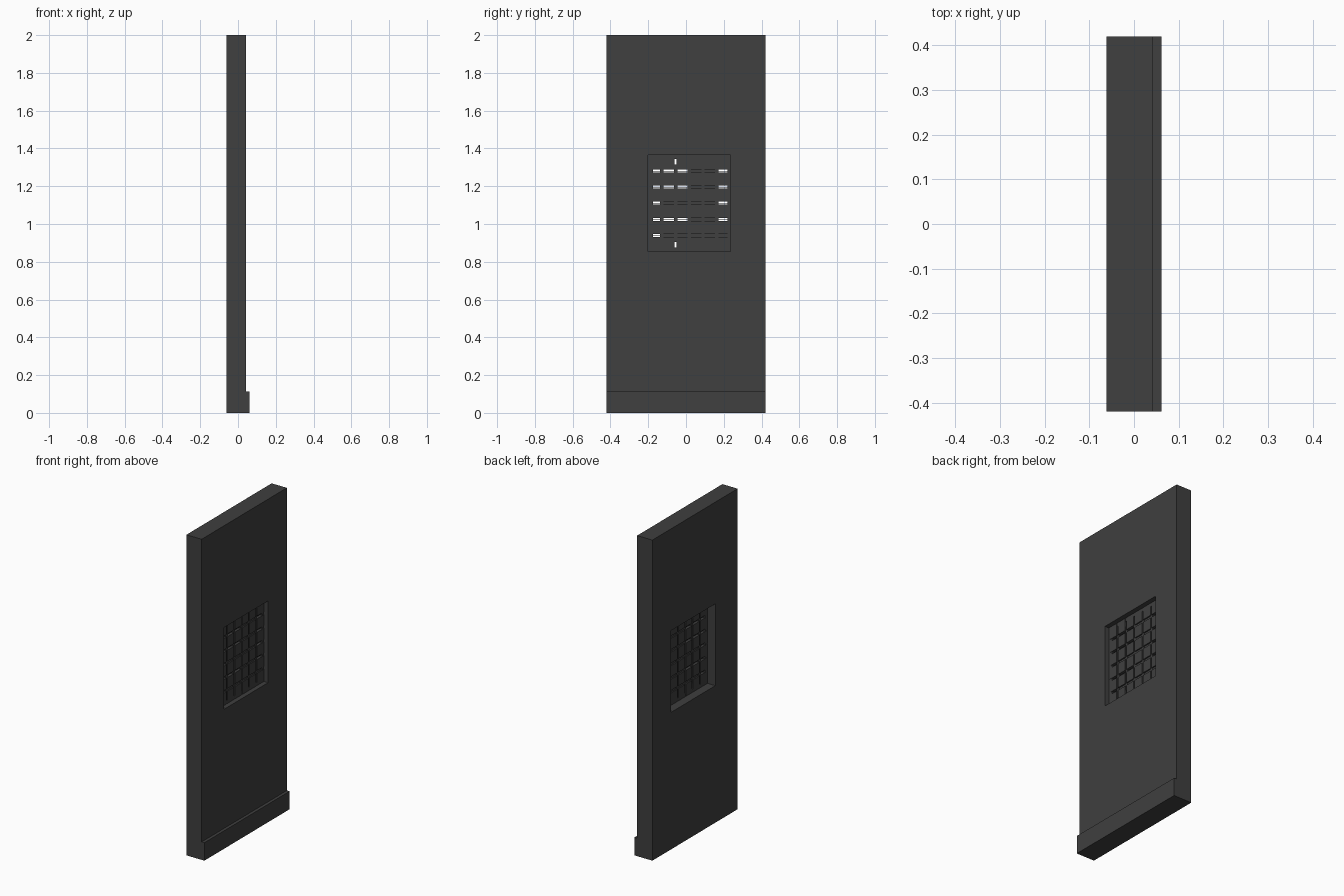
import bpy
import bmesh

cube = bpy.data.objects.get("Cube")
if cube:
    bpy.data.objects.remove(cube, do_unlink=True)

metal = bpy.data.materials.new("dark_grey_metal")
metal.use_nodes = True
colour = (0.05, 0.05, 0.05, 1)
metal.diffuse_color = colour
metal.node_tree.nodes["Principled BSDF"].inputs["Base Color"].default_value = colour


def finish(name, bm):
    bmesh.ops.recalc_face_normals(bm, faces=bm.faces[:])
    mesh = bpy.data.meshes.new(name)
    bm.to_mesh(mesh)
    bm.free()
    mesh.materials.append(metal)
    obj = bpy.data.objects.new(name, mesh)
    bpy.context.collection.objects.link(obj)


def add_box(bm, xs, ys, zs):
    verts = bmesh.ops.create_cube(bm, size=1)["verts"]
    for v in verts:
        v.co = [r[0] if c < 0 else r[1] for c, r in zip(v.co, (xs, ys, zs))]


def box(name, xs, ys, zs):
    bm = bmesh.new()
    add_box(bm, xs, ys, zs)
    finish(name, bm)


def corners(ys, zs):
    return [(ys[0], zs[0]), (ys[1], zs[0]), (ys[1], zs[1]), (ys[0], zs[1])]


BACK, FRONT = -0.062, 0.043
WIN_Y, WIN_Z = (-0.2, 0.235), (0.855, 1.365)

# Door slab with a through window opening
bm = bmesh.new()
rings = []
for loop in (corners((-0.42, 0.42), (0, 2)), corners(WIN_Y, WIN_Z)):
    for x in (BACK, FRONT):
        rings.append([bm.verts.new((x, y, z)) for y, z in loop])
outer_b, outer_f, inner_b, inner_f = rings
for a, b in ((outer_b, outer_f), (outer_f, inner_f), (inner_f, inner_b), (inner_b, outer_b)):
    for i in range(4):
        j = (i + 1) % 4
        bm.faces.new((a[i], a[j], b[j], b[i]))
finish("door_slab", bm)

# Kick plate along the foot of the door
box("kick_plate", (FRONT, 0.062), (-0.42, 0.42), (0, 0.112))

# Window grille: a grid of raised tiles over a thin slotted sheet
COUNT = 6
step_y = (WIN_Y[1] - WIN_Y[0]) / COUNT
step_z = (WIN_Z[1] - WIN_Z[0]) / COUNT
GAP_Y, GAP_Z = 0.005, 0.008

bm = bmesh.new()
for col in range(COUNT):
    for row in range(COUNT):
        y, z = WIN_Y[0] + col * step_y, WIN_Z[0] + row * step_z
        add_box(bm, (-0.008, 0.014),
                (y + GAP_Y * (col > 0), y + step_y - GAP_Y * (col < COUNT - 1)),
                (z + GAP_Z * (row > 0), z + step_z - GAP_Z * (row < COUNT - 1)))
finish("grille_tiles", bm)

# Columns whose groove is open right through, for each horizontal groove
open_columns = [(0,), (0, 1, 2, 5), (0, 5), (0, 1, 2, 5), (0, 1, 2, 5)]
bm = bmesh.new()
for row, columns in enumerate(open_columns):
    z = WIN_Z[0] + (row + 1) * step_z
    for col in range(COUNT):
        y = WIN_Y[0] + col * step_y
        if col not in columns:
            add_box(bm, (0, 0.006), (y, y + step_y), (z - GAP_Z, z + GAP_Z))
    # thin wire along the middle of the groove
    add_box(bm, (0.001, 0.005), WIN_Y, (z - 0.0015, z + 0.0015))
finish("grille_backing", bm)

# Upright bars closing the vertical grooves
bm = bmesh.new()
for col in range(1, COUNT):
    y = WIN_Y[0] + col * step_y
    ends = step_z * 0.6 if col == 2 else 0
    add_box(bm, (-0.003, 0.009), (y - 0.009, y + 0.009),
            (WIN_Z[0] + ends, WIN_Z[1] - ends))
finish("grille_uprights", bm)

# Narrow border holding the grille
for side, ys in (("near", (WIN_Y[0], WIN_Y[0] + 0.025)), ("far", (WIN_Y[1] - 0.015, WIN_Y[1]))):
    box("grille_border_" + side, (-0.007, 0.013), ys, WIN_Z)
for side, zs in (("lower", (WIN_Z[0], WIN_Z[0] + 0.02)), ("upper", (WIN_Z[1] - 0.02, WIN_Z[1]))):
    box("grille_border_" + side, (-0.007, 0.013), WIN_Y, zs)
